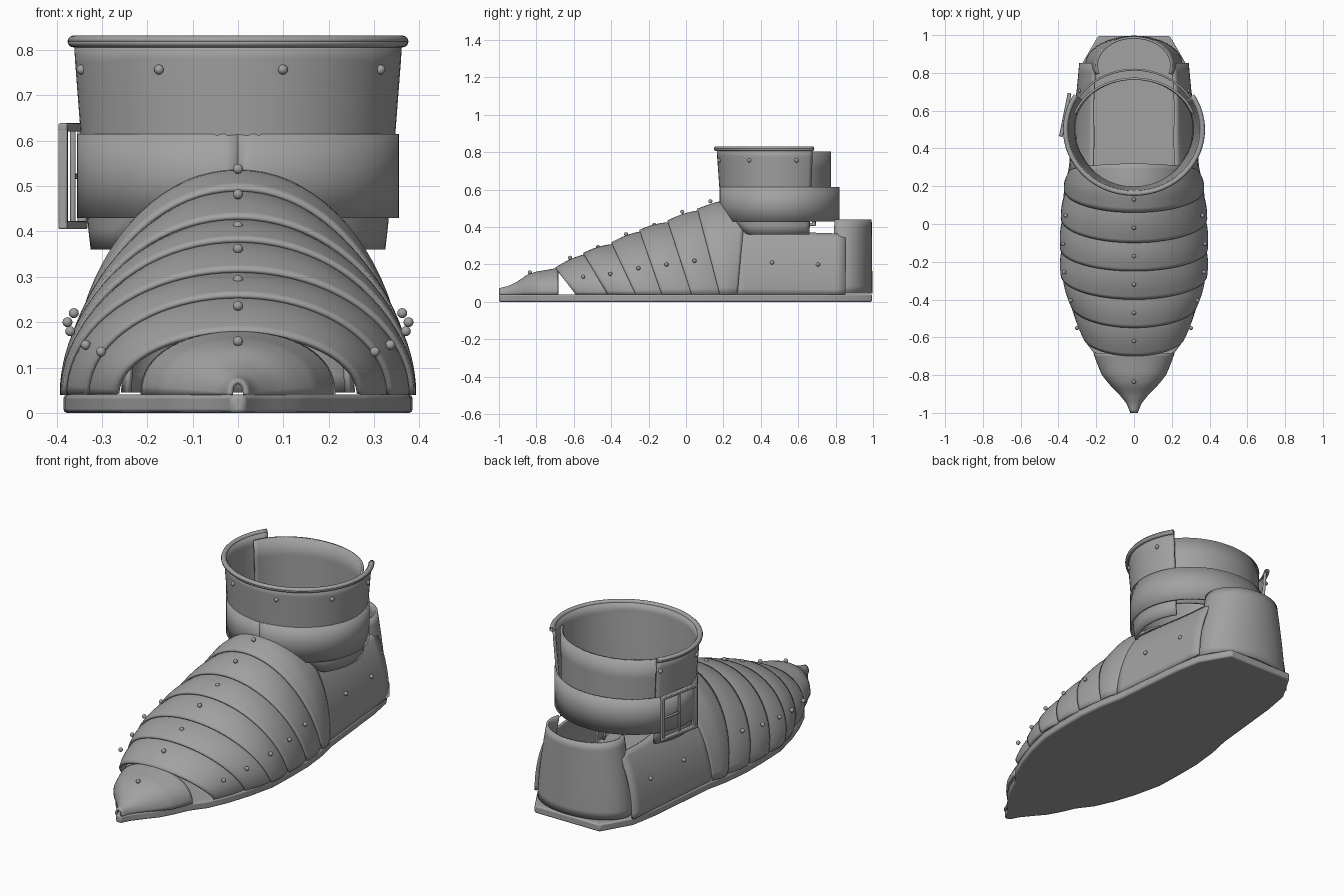
import bpy, bmesh, math
from mathutils import Vector, Matrix

if "Cube" in bpy.data.objects:
    bpy.data.objects.remove(bpy.data.objects["Cube"])

steel = bpy.data.materials.new("steel_grey")
steel.diffuse_color = (0.36, 0.36, 0.36, 1)
steel.use_nodes = True
steel.node_tree.nodes["Principled BSDF"].inputs["Base Color"].default_value = steel.diffuse_color


def interp(x, pts):
    if x <= pts[0][0]:
        return pts[0][1]
    for (x0, v0), (x1, v1) in zip(pts, pts[1:]):
        if x <= x1:
            return v0 + (v1 - v0) * (x - x0) / (x1 - x0)
    return pts[-1][1]


def finish(name, bm, angle=35):
    me = bpy.data.meshes.new(name)
    bm.to_mesh(me)
    bm.free()
    me.materials.append(steel)
    ob = bpy.data.objects.new(name, me)
    bpy.context.collection.objects.link(ob)
    bpy.ops.object.select_all(action='DESELECT')
    ob.select_set(True)
    bpy.context.view_layer.objects.active = ob
    bpy.ops.object.shade_smooth_by_angle(angle=math.radians(angle))
    return ob


def plate(name, fn, nu, nv, thick=0.012, flip=False, mirror=False):
    """Sheet from fn(u, v) with u, v in 0..1, thickened inwards."""
    bm = bmesh.new()
    g = [[bm.verts.new(fn(i / nu, j / nv)) for j in range(nv + 1)] for i in range(nu + 1)]
    for i in range(nu):
        for j in range(nv):
            q = [g[i][j], g[i + 1][j], g[i + 1][j + 1], g[i][j + 1]]
            bm.faces.new(q[::-1] if flip else q)
    ob = finish(name, bm)
    s = ob.modifiers.new("thickness", 'SOLIDIFY')
    s.thickness = thick
    s.offset = -1
    if mirror:
        ob.modifiers.new("mirror", 'MIRROR')
    return ob


# Sole: pointed outline with a flat heel end
half = [(0.015, -1), (0.04, -0.95), (0.08, -0.9), (0.13, -0.84), (0.165, -0.78), (0.20, -0.7),
        (0.26, -0.62), (0.305, -0.52), (0.345, -0.4), (0.38, -0.25), (0.385, -0.1), (0.385, 0.04),
        (0.37, 0.18), (0.345, 0.3), (0.325, 0.5), (0.305, 0.7), (0.28, 0.84), (0.19, 0.995)]
bm = bmesh.new()
ring = [bm.verts.new((x, y, 0)) for x, y in half] + [bm.verts.new((-x, y, 0)) for x, y in half[::-1]]
f = bm.faces.new(ring)
top = bmesh.ops.extrude_face_region(bm, geom=[f])["geom"]
bmesh.ops.translate(bm, vec=(0, 0, 0.04), verts=[v for v in top if isinstance(v, bmesh.types.BMVert)])
bmesh.ops.recalc_face_normals(bm, faces=bm.faces)
sole = finish("sole", bm)
b = sole.modifiers.new("soft_edge", 'BEVEL')
b.width = 0.008
b.segments = 2

# Toe cap: domed, narrowing to a point
toe_w = [(-1, .02), (-.95, .04), (-.9, .08), (-.85, .13), (-.8, .17), (-.74, .195), (-.685, .215)]
toe_h = [(-1, .033), (-.95, .045), (-.9, .07), (-.85, .105), (-.8, .122), (-.74, .132), (-.685, .142)]


def toe(u, v):
    y = -1 + 0.315 * u
    a = math.pi * v
    return (interp(y, toe_w) * math.cos(a), y, 0.04 + interp(y, toe_h) * math.sin(a) ** 0.85)


plate("toe_cap", toe, 20, 32, 0.01)

# Overlapping foot lames, leaning forward at the crown
crown_y = [-.70, -.55, -.40, -.25, -.10, .06, .32]
base_y = [-.59, -.42, -.27, -.13, .03, .18, .275]
width = [(-.59, .272), (-.42, .337), (-.27, .388), (-.13, .391), (.03, .388), (.18, .37), (.275, .347)]
height = [(-.70, .143), (-.55, .222), (-.40, .278), (-.25, .345), (-.10, .395), (.06, .458), (.17, .488), (.32, .49)]


def lame(k):
    def fn(u, v):
        a = math.pi * v
        s = math.sin(a)
        t = u * (1.12 if k < 5 else 1)
        yt = crown_y[k] + (crown_y[k + 1] - crown_y[k]) * t
        yb = base_y[k] + (base_y[k + 1] - base_y[k]) * t
        lift = 0.009 * math.sin(math.pi * min(u, 1)) - (0.014 * u if k < 5 else 0)
        return ((interp(yb, width) + lift) * math.cos(a), yb + (yt - yb) * s,
                0.04 + (interp(yt, height) + lift) * s)
    return fn


for k in range(6):
    plate("foot_lame_%d" % (k + 1) if k < 5 else "instep_plate", lame(k), 10, 40)


# Side plates leaning inwards, ending below the ankle cuff
def side(u, v):
    y = 0.262 + 0.59 * u
    w = 0.345 - 0.055 * u
    h = 0.49 - 0.02 * u
    z = v * interp(u, [(0, .375), (.3, .36), (.7, .33), (1, .325)])
    return (w * math.sqrt(1 - (z / h) ** 2), y, 0.04 + z)


plate("side_plate", side, 12, 12, 0.012, mirror=True)


# Heel cup
def heel(u, v):
    a = math.radians(-108 + 216 * u)
    w = 0.258 - 0.055 * v ** 1.5
    return (w * math.sin(a), 0.84 + (0.157 - 0.004 * v) * math.cos(a), 0.045 + 0.395 * v)


plate("heel_cup", heel, 40, 10, 0.012, flip=True)

# Ankle: front cuff, back plate, strap
CY = 0.5
cuff_rx = [(.36, .325), (.43, .333), (.615, .347), (.81, .362)]
cuff_ry = [(.36, .30), (.43, .31), (.615, .322), (.81, .336)]


def around(deg, rx, ry, z):
    a = math.radians(deg)
    return (rx * math.sin(a), CY - ry * math.cos(a), z)


def cuff(u, v):
    d = -122 + 244 * u
    z0 = interp(abs(d), [(35, .43), (55, .36)])
    z = z0 + (0.82 - z0) * v
    return around(d, interp(z, cuff_rx), interp(z, cuff_ry), z)


plate("ankle_cuff", cuff, 64, 10, 0.014)
plate("ankle_back_plate", lambda u, v: around(108 + 144 * u, .325 + .01 * v, .275, .43 + .375 * v), 40, 4, 0.012)
plate("ankle_strap", lambda u, v: around(360 * u, .355, .322, .43 + .185 * v), 72, 2, 0.01)


# Rolled rim on the cuff
def rim(u, v):
    a = math.radians(-122 + 244 * u)
    c = 2 * math.pi * v
    r = 0.013 * math.cos(c)
    return ((.363 + r) * math.sin(a), CY - (.338 + r) * math.cos(a), .819 + .013 * math.sin(c))


plate("cuff_rim", rim, 64, 12, 0.004)

# Buckle frame with centre bar and prong
bm = bmesh.new()
along = Vector((0.045, 0.225, 0)).normalized()
out = Vector((-along.y, along.x, 0))
rot = Matrix((along, out, (0, 0, 1))).transposed().to_4x4()
centre = Matrix.Translation((-0.364, 0.578, 0.522)) @ rot
bars = [((0, 0, .108), (.235, .02, .018)), ((0, 0, -.108), (.235, .02, .018)),
        ((-.108, 0, 0), (.018, .02, .234)), ((.108, 0, 0), (.018, .02, .234)),
        ((0, 0, 0), (.01, .012, .21)), ((.055, .0, 0), (.11, .01, .012))]
for p, s in bars:
    bmesh.ops.create_cube(bm, size=1, matrix=centre @ Matrix.Translation(p) @ Matrix.Diagonal((*s, 1)))
buckle = finish("buckle", bm)
bv = buckle.modifiers.new("soft_edge", 'BEVEL')
bv.width = 0.004
bv.segments = 2

# Rivets: crown line, both flanks, side plates, cuff
spots = [(0, y, z) for y, z in [(-.835, .158), (-.62, .236), (-.47, .293), (-.32, .362),
                                (-.17, .412), (-.02, .482), (.13, .538)]]
for x, y, z in [(.302, -.55, .135), (.336, -.405, .15), (.37, -.255, .18), (.376, -.105, .2),
                (.362, .045, .22), (.31, .46, .21), (.286, .705, .2)]:
    spots += [(x, y, z), (-x, y, z)]
spots += [around(16 + 45 * k, .359, .333, .757) for k in range(-3, 3)]
bm = bmesh.new()
for p in spots:
    bmesh.ops.create_uvsphere(bm, u_segments=12, v_segments=8, radius=0.011, matrix=Matrix.Translation(p))
finish("rivets", bm, 60)
